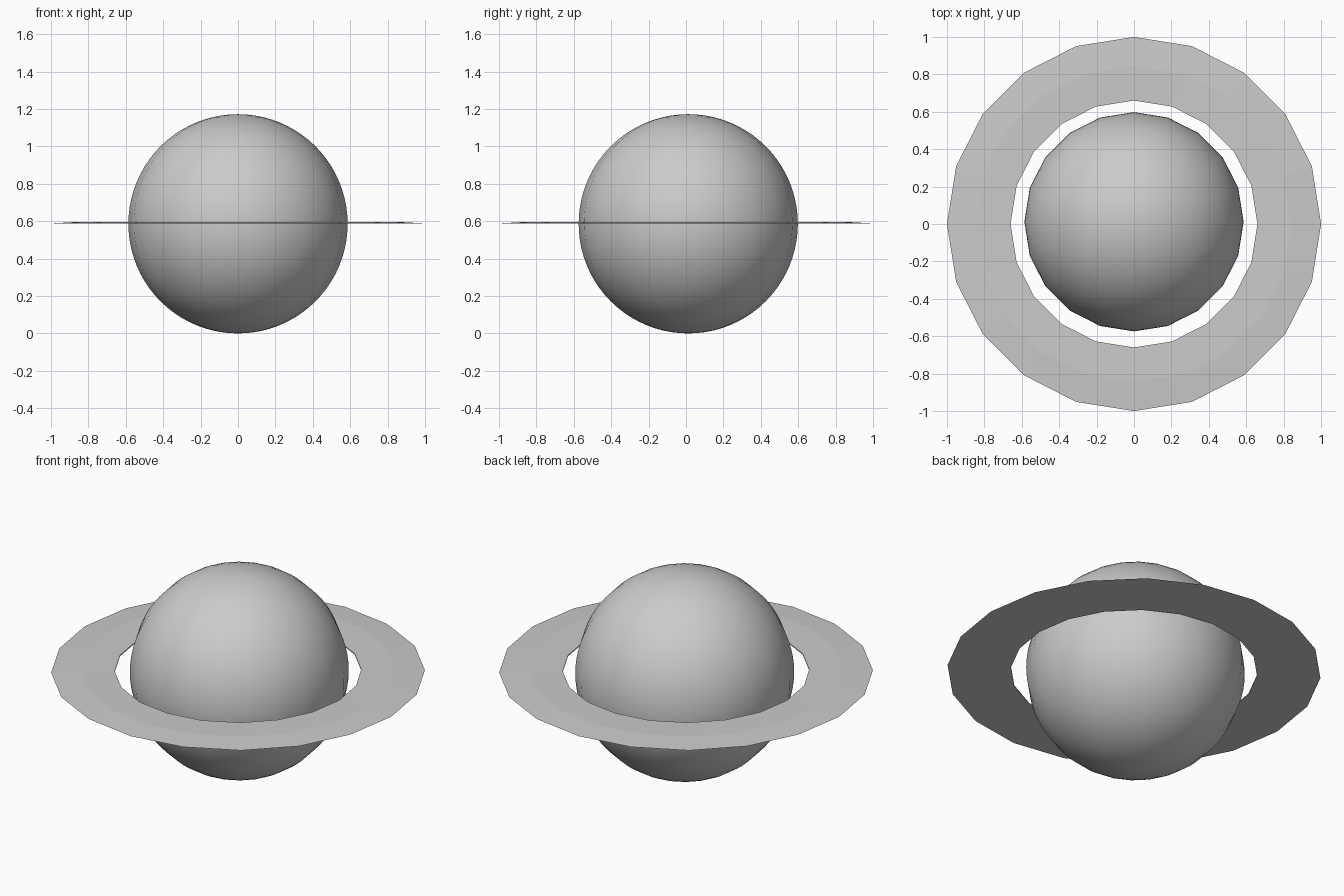
import bpy, bmesh
from math import sin, cos, pi

if "Cube" in bpy.data.objects:
    bpy.data.objects.remove(bpy.data.objects["Cube"])

SIDES = 20

# Planet body: smooth ball, twenty segments round
bpy.ops.mesh.primitive_uv_sphere_add(segments=SIDES, ring_count=40, radius=0.586,
                                     location=(0, 0.012, 0.586))
body = bpy.context.object
body.name = "planet_body"
bpy.ops.object.shade_smooth()

# Ring: thin ridged section revolved round the body
profile = [(0.66, 0.588), (1.0, 0.588), (0.845, 0.597), (0.66, 0.594)]
bm = bmesh.new()
loops = [[bm.verts.new((r * cos(2 * pi * i / SIDES), r * sin(2 * pi * i / SIDES), z))
          for r, z in profile] for i in range(SIDES)]
n = len(profile)
for i in range(SIDES):
    a, b = loops[i], loops[(i + 1) % SIDES]
    for j in range(n):
        k = (j + 1) % n
        bm.faces.new((a[j], b[j], b[k], a[k]))
bmesh.ops.recalc_face_normals(bm, faces=bm.faces)
mesh = bpy.data.meshes.new("planet_ring")
bm.to_mesh(mesh)
bm.free()
ring = bpy.data.objects.new("planet_ring", mesh)
bpy.context.collection.objects.link(ring)
